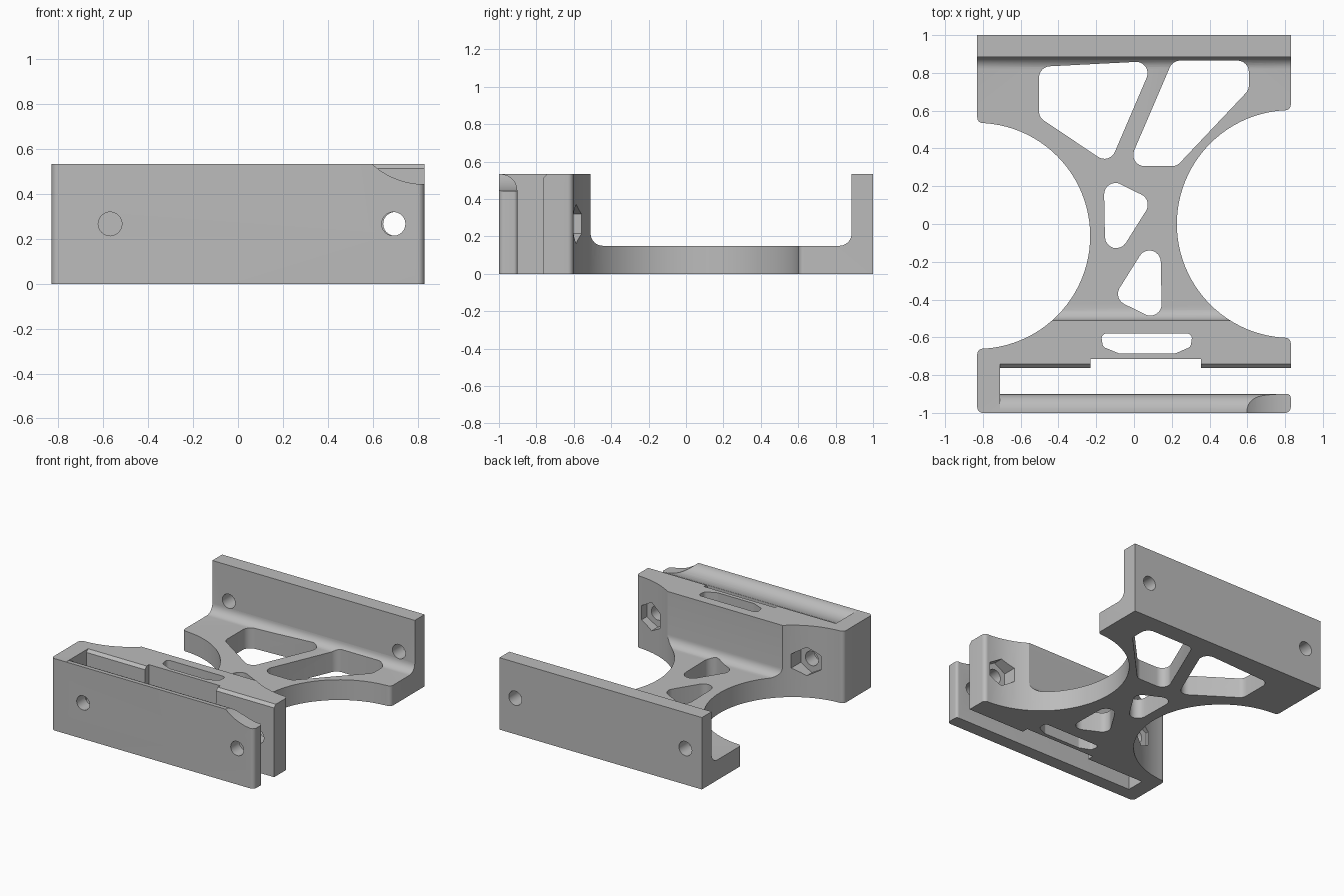
import bpy, bmesh, math
from mathutils import Vector

old = bpy.data.objects.get("Cube")
if old:
    bpy.data.objects.remove(old, do_unlink=True)

grey = bpy.data.materials.new("plain_grey")
grey.use_nodes = True
COLOR = (0.5, 0.5, 0.5, 1)
grey.diffuse_color = COLOR
grey.node_tree.nodes["Principled BSDF"].inputs["Base Color"].default_value = COLOR

W, H, BASE = 0.83, 0.533, 0.15


def rounded(points, default=0.0, steps=8):
    """Replace each corner (x, y[, radius]) by a tangent arc."""
    out = []
    n = len(points)
    for i, p in enumerate(points):
        r = p[2] if len(p) > 2 else default
        c = Vector(p[:2])
        if r == 0:
            out.append(c)
            continue
        a = (Vector(points[i - 1][:2]) - c).normalized()
        b = (Vector(points[(i + 1) % n][:2]) - c).normalized()
        half = a.angle(b) / 2
        centre = c + (a + b).normalized() * (r / math.sin(half))
        t = r / math.tan(half)
        start, end = c + a * t - centre, c + b * t - centre
        sweep = start.angle_signed(end)
        for k in range(steps + 1):
            s = -sweep * k / steps
            out.append(centre + Vector((start.x * math.cos(s) - start.y * math.sin(s),
                                        start.x * math.sin(s) + start.y * math.cos(s))))
    return out


def arc(cx, cy, r, a0, a1, steps):
    angles = [math.radians(a0 + (a1 - a0) * k / steps) for k in range(steps + 1)]
    return [(cx + r * math.cos(a), cy + r * math.sin(a)) for a in angles]


def prism(name, pts, axis, lo, hi):
    """Extrude a 2D outline along an axis."""
    place = {"X": lambda p, h: (h, p[0], p[1]),
             "Y": lambda p, h: (p[0], h, p[1]),
             "Z": lambda p, h: (p[0], p[1], h)}[axis]
    bm = bmesh.new()
    face = bm.faces.new([bm.verts.new(place(p, lo)) for p in pts])
    top = bmesh.ops.extrude_face_region(bm, geom=[face])
    shift = Vector(place((0, 0), hi - lo))
    bmesh.ops.translate(bm, vec=shift, verts=[v for v in top["geom"] if isinstance(v, bmesh.types.BMVert)])
    bmesh.ops.recalc_face_normals(bm, faces=bm.faces)
    mesh = bpy.data.meshes.new(name)
    bm.to_mesh(mesh)
    bm.free()
    obj = bpy.data.objects.new(name, mesh)
    mesh.materials.append(grey)
    bpy.context.collection.objects.link(obj)
    return obj


def carve(target, cutter, operation="DIFFERENCE"):
    cutter.hide_render = True
    mod = target.modifiers.new("cut", "BOOLEAN")
    mod.operation, mod.solver, mod.object = operation, "EXACT", cutter
    bpy.context.view_layer.objects.active = target
    bpy.ops.object.modifier_apply(modifier=mod.name)
    bpy.data.objects.remove(cutter, do_unlink=True)


# Plan outline: waisted plate with an open-ended slot at the front
edge = 0.03
outline = [(W, 1), (-W, 1)]
left_arc = arc(-W, -0.063, 0.598, 90, -90, 48)
right_arc = arc(W, 0, 0.603, 270, 90, 48)
outline += [left_arc[0] + (edge,)] + left_arc[1:-1] + [left_arc[-1] + (edge,)]
outline += [(-W, -1, edge), (W, -1, edge), (W, -0.9, 0.02), (-0.71, -0.9), (-0.71, -0.762),
            (-0.23, -0.762), (-0.23, -0.715), (0.355, -0.715), (0.355, -0.762), (W, -0.762)]
outline += [right_arc[0] + (edge,)] + right_arc[1:-1] + [right_arc[-1] + (edge,)]
bracket = prism("bracket_body", rounded(outline), "Z", 0, H)

# Hollow between the rear wall and the front block, with filleted floor
hollow = rounded([(-0.51, 1), (-0.51, BASE, 0.065), (0.885, BASE, 0.065), (0.885, 1)])
carve(bracket, prism("hollow", hollow, "X", -1, 1))

# Lightening windows in the floor
upper = [(-0.16, 0.255), (0.099, 0.126), (-0.15, -0.27)]
windows = [
    [(-0.503, 0.832), (0.105, 0.863), (-0.13, 0.315), (-0.503, 0.565)],
    [(0.205, 0.865), (0.608, 0.865), (0.608, 0.71), (0.226, 0.306), (-0.035, 0.306)],
    upper,
    [(-x - 0.012, -y - 0.268) for x, y in upper],
]
for w in windows:
    carve(bracket, prism("window", rounded(w, 0.06), "Z", -0.2, 0.4))

# Slot through the front block
slot = [(-0.175, -0.58), (0.31, -0.58), (0.3, -0.65), (0.22, -0.685), (-0.08, -0.685), (-0.165, -0.65)]
carve(bracket, prism("block_slot", rounded(slot, 0.025), "Z", -0.2, 1))

# Rounded inner top edge of the front plate
r = 0.088
lip = arc(-0.99, H - r, r, 0, 90, 12) + [(-0.99, 0.7), (-0.83, 0.7), (-0.83, H - r)]
carve(bracket, prism("lip_round", lip, "X", -0.71, 1))

# Scooped corner at the open end of the front plate
scoop = arc(W, 0.79, 0.346, 200, 270, 24) + [(1, 0.444), (1, 0.8)]
carve(bracket, prism("corner_scoop", scoop, "Y", -1.1, -0.83))

# Eased top edge of the block along the slot
ease = [(-0.78, 0.495), (-0.74, 0.535), (-0.74, 0.6), (-0.78, 0.6)]
carve(bracket, prism("block_ease", ease, "X", -0.71, 1))

# Bolt holes and hexagonal nut pockets
for x in (-0.57, 0.693):
    carve(bracket, prism("front_bolt", arc(x, 0.267, 0.053, 0, 345, 23), "Y", -1.1, -0.4))
    carve(bracket, prism("nut_pocket", arc(x, 0.267, 0.105, 30, 330, 5), "Y", -0.66, -0.4))
for x in (-0.695, 0.7):
    carve(bracket, prism("rear_bolt", arc(x, 0.267, 0.053, 0, 345, 23), "Y", 0.8, 1.1))

# Smooth curved faces, crisp edges
bpy.ops.object.select_all(action="DESELECT")
bracket.select_set(True)
bpy.context.view_layer.objects.active = bracket
bpy.ops.object.shade_smooth_by_angle(angle=math.radians(30))
